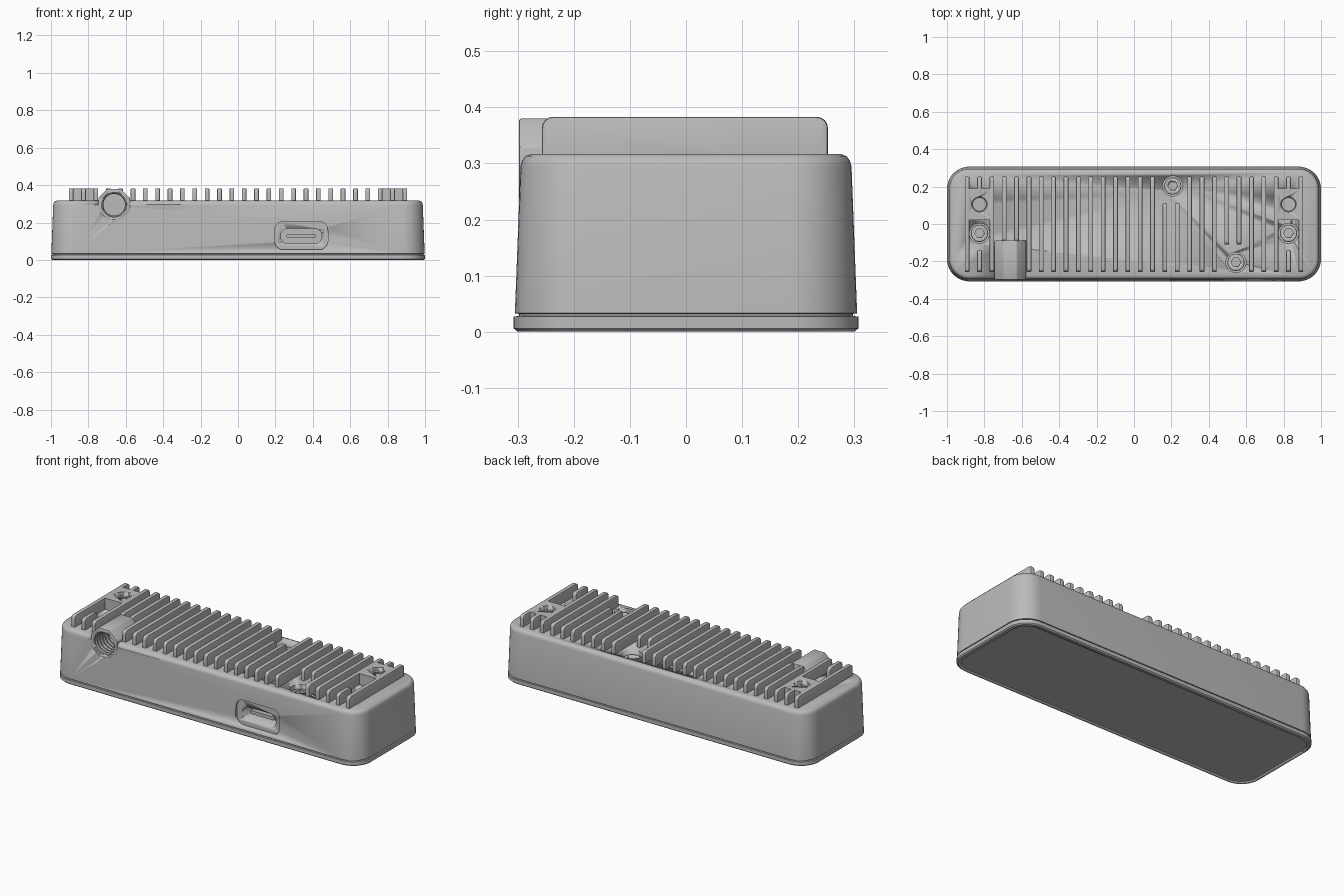
import bpy, bmesh, math
from math import cos, sin, pi
from mathutils import Vector

cube = bpy.data.objects.get("Cube")
if cube:
    bpy.data.objects.remove(cube, do_unlink=True)

grey = bpy.data.materials.new("anodised grey")
grey.use_nodes = True
COLOUR = (0.5, 0.5, 0.5, 1)
grey.diffuse_color = COLOUR
grey.node_tree.nodes["Principled BSDF"].inputs["Base Color"].default_value = COLOUR

TOP, FIN_TOP, PITCH = 0.317, 0.383, 0.0661


def finish(obj, bevel=0):
    """Colour, bevel and smooth one part."""
    obj.data.materials.append(grey)
    bpy.ops.object.select_all(action='DESELECT')
    bpy.context.view_layer.objects.active = obj
    obj.select_set(True)
    if bevel:
        m = obj.modifiers.new("Bevel", 'BEVEL')
        m.width, m.segments, m.limit_method = bevel, 2, 'ANGLE'
        bpy.ops.object.modifier_apply(modifier=m.name)
    bpy.ops.object.shade_smooth_by_angle(angle=math.radians(35))
    return obj


def loft(name, rings, bevel=0):
    """Closed skin through rings of equal point count."""
    bm = bmesh.new()
    rows = [[bm.verts.new(p) for p in ring] for ring in rings]
    n = len(rows[0])
    for a, b in zip(rows, rows[1:]):
        for i in range(n):
            j = (i + 1) % n
            bm.faces.new((a[i], a[j], b[j], b[i]))
    bm.faces.new(rows[0])
    bm.faces.new(rows[-1])
    bmesh.ops.recalc_face_normals(bm, faces=bm.faces)
    mesh = bpy.data.meshes.new(name)
    bm.to_mesh(mesh)
    bm.free()
    obj = bpy.data.objects.new(name, mesh)
    bpy.context.collection.objects.link(obj)
    return finish(obj, bevel)


def prism(name, outline, axis, lo, hi, bevel=0):
    """Extrude a 2D outline along an axis."""
    place = {'x': lambda u, v, t: (t, u, v),
             'y': lambda u, v, t: (u, t, v),
             'z': lambda u, v, t: (u, v, t)}[axis]
    return loft(name, [[place(u, v, t) for u, v in outline] for t in (lo, hi)], bevel)


def rounded(u0, u1, v0, v1, r, steps=6):
    pts = []
    corners = ((u1 - r, v1 - r), (u0 + r, v1 - r), (u0 + r, v0 + r), (u1 - r, v0 + r))
    for q, (u, v) in enumerate(corners):
        for s in range(steps + 1):
            a = (q + s / steps) * pi / 2
            pts.append((u + r * cos(a), v + r * sin(a)))
    return pts


def ring(u, v, r, n=32, turn=0.0):
    return [(u + r * cos(turn + i * 2 * pi / n), v + r * sin(turn + i * 2 * pi / n)) for i in range(n)]


def rect(u0, u1, v0, v1):
    return [(u0, v0), (u1, v0), (u1, v1), (u0, v1)]


def cut(obj, *cutters):
    bpy.context.view_layer.objects.active = obj
    for c in cutters:
        m = obj.modifiers.new("Cut", 'BOOLEAN')
        m.operation, m.solver, m.object = 'DIFFERENCE', 'EXACT', c
        bpy.ops.object.modifier_apply(modifier=m.name)


def discard(*objs):
    for o in objs:
        bpy.data.objects.remove(o, do_unlink=True)


# Tapered shell with a seam above the base and a softened top rim
levels = [(0, .007), (.006, 0), (.027, 0), (.028, .009), (.032, .009), (.033, .002),
          (.294, .012), (.305, .015), (.313, .021), (TOP, .032)]
body = loft("body_shell", [[(u, v, z) for u, v in
            rounded(-1 + d, 1 - d, -.307 + d, .307 - d, .12 - d, 10)] for z, d in levels])

# Recessed underside
floor_cut = prism("floor_cutter", rounded(-.975, .975, -.282, .282, .095, 10), 'z', -.02, .004)
cut(body, floor_cut)
discard(floor_cut)

# Connector port: shallow recess with a deeper slot
recess = prism("recess_cutter", rounded(.196, .48, .055, .205, .045), 'y', -.4, -.288)
slot = prism("slot_cutter", rounded(.228, .448, .087, .167, .039), 'y', -.4, -.2)
cut(body, recess, slot)
discard(recess, slot)
prism("port_tongue", rounded(.26, .416, .117, .137, .008), 'y', -.26, -.19)

# Recessed socket screws
for i, (x, y) in enumerate([(-.826, -.05), (.826, -.05), (.207, .203), (.545, -.205)]):
    bore = prism("bore_cutter", ring(x, y, .054), 'z', .255, .5)
    cut(body, bore)
    head = prism(f"screw_head_{i}", ring(x, y, .046), 'z', .25, .298, .006)
    hexagon = prism("hex_cutter", ring(x, y, .026, 6), 'z', .27, .4)
    cut(head, hexagon)
    discard(bore, hexagon)

# Cooling fins, shortened around the screws and the threaded boss
for k in range(28):
    x = (k - 13.5) * PITCH
    y0, y1 = -.257, .253
    spans = [(y0, y1)]
    if k in (1, 26):
        spans = [(y0, -.14), (.15, y1)]
    elif k in (3, 4):
        spans = [(-.095, y1)]
    elif k in (16, 17):
        spans = [(y0, .11)]
    elif k in (21, 22):
        spans = [(-.11, y1)]
    for s, (a, b) in enumerate(spans):
        profile = rounded(a, b, .27, FIN_TOP, .02, 4)
        prism(f"fin_{k}_{s}", profile, 'x', x - .0125, x + .0125, .005)

# End blocks with a threaded mounting hole
for side, name in ((-1, "right"), (1, "left")):
    x = side * 12.5 * PITCH
    block = prism(f"{name}_end_block", rect(x - PITCH, x + PITCH, .022, .19), 'z', .3, FIN_TOP - .001)
    hole = prism("hole_cutter", ring(x, .105, .04), 'z', .24, .5)
    cut(body, hole)
    cut(block, hole)
    discard(hole)
    for z in (.28, .305, .33, .355):
        bpy.ops.mesh.primitive_torus_add(location=(x, .105, z), major_radius=.041, minor_radius=.006,
                                         major_segments=24, minor_segments=6)
        bpy.context.object.name = f"{name}_hole_thread"
        finish(bpy.context.object)

# Octagonal boss with a threaded socket on the front
BX, BZ = -.662, .295
boss = prism("threaded_boss", ring(BX, BZ, .085 / cos(pi / 8), 8, pi / 8), 'y', -.298, -.087, .005)
socket = prism("socket_cutter", ring(BX, BZ, .066, 40), 'y', -.4, -.13)
cut(body, socket)
cut(boss, socket)
discard(socket)
for i in range(6):
    bpy.ops.mesh.primitive_torus_add(location=(BX, -.28 + i * .024, BZ), rotation=(pi / 2, 0, 0),
                                     major_radius=.067, minor_radius=.009,
                                     major_segments=32, minor_segments=6)
    bpy.context.object.name = "socket_thread"
    finish(bpy.context.object)
